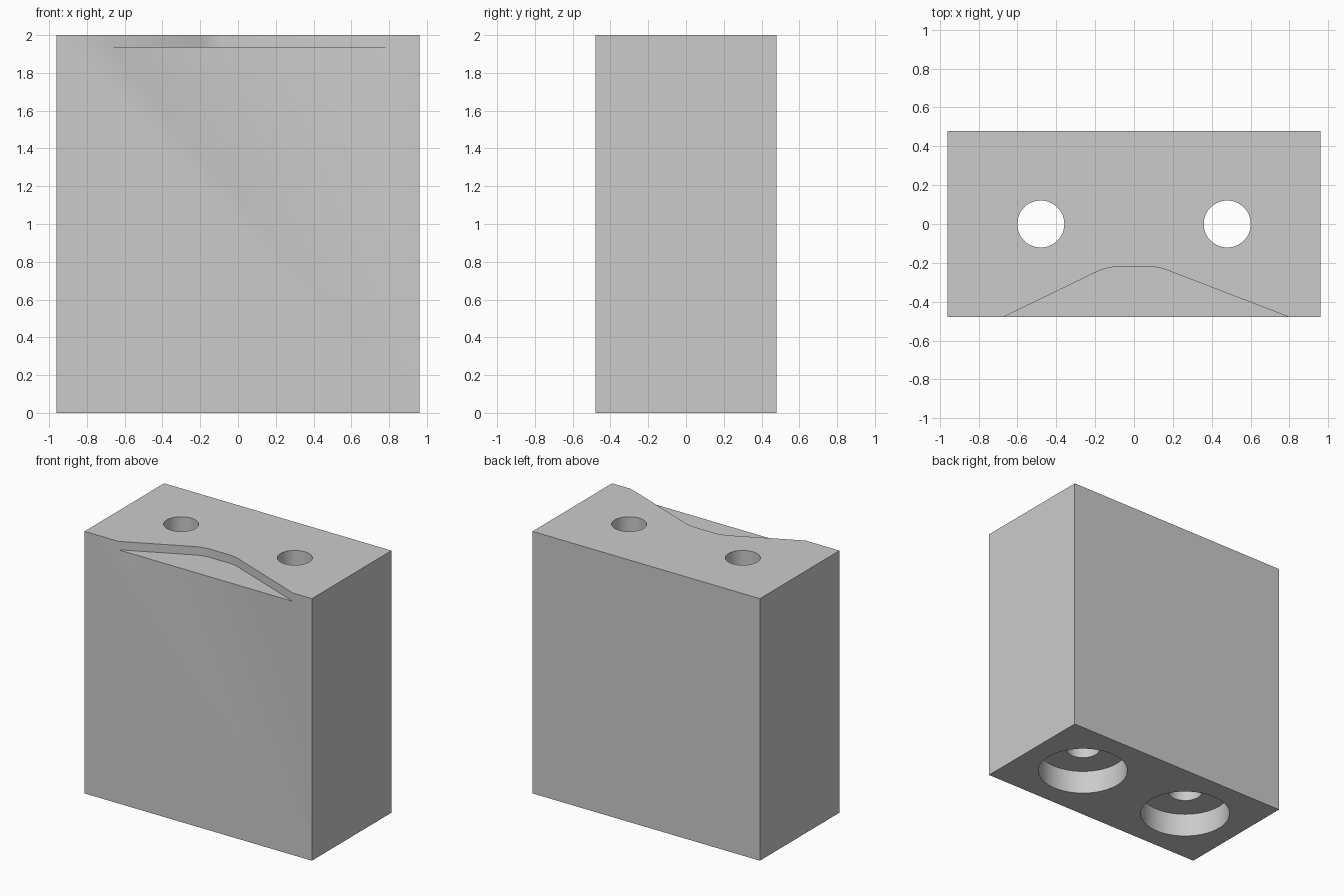
import bpy
import bmesh
from math import radians
from mathutils import Vector

cube = bpy.data.objects.get("Cube")
if cube:
    bpy.data.objects.remove(cube, do_unlink=True)

WIDTH, DEPTH, HEIGHT = 1.92, 0.96, 2.0

grey = bpy.data.materials.new("plain grey")
grey.use_nodes = True
GREY = (0.6, 0.6, 0.6, 1)
grey.diffuse_color = GREY
grey.node_tree.nodes["Principled BSDF"].inputs["Base Color"].default_value = GREY


def prism(name, outline, bottom, top):
    """Extrude a flat outline from bottom to top."""
    bm = bmesh.new()
    face = bm.faces.new([bm.verts.new((x, y, bottom)) for x, y in outline])
    new = bmesh.ops.extrude_face_region(bm, geom=[face])["geom"]
    verts = [v for v in new if isinstance(v, bmesh.types.BMVert)]
    bmesh.ops.translate(bm, verts=verts, vec=(0, 0, top - bottom))
    bmesh.ops.recalc_face_normals(bm, faces=bm.faces)
    mesh = bpy.data.meshes.new(name)
    bm.to_mesh(mesh)
    bm.free()
    mesh.materials.append(grey)
    obj = bpy.data.objects.new(name, mesh)
    bpy.context.collection.objects.link(obj)
    return obj


def cylinder(name, x, radius, bottom, top):
    bpy.ops.mesh.primitive_cylinder_add(
        vertices=64, radius=radius, depth=top - bottom,
        location=(x, 0, (bottom + top) / 2))
    obj = bpy.context.object
    obj.name = name
    obj.data.materials.append(grey)
    return obj


def rounded(start, corner, end, steps=8):
    """Points along a curve that softens a corner."""
    a, b, c = Vector(start), Vector(corner), Vector(end)
    return [tuple(a.lerp(b, i / steps).lerp(b.lerp(c, i / steps), i / steps))
            for i in range(steps + 1)]


# Solid block
w, d = WIDTH / 2, DEPTH / 2
block = prism("block", [(-w, -d), (w, -d), (w, d), (-w, d)], 0, HEIGHT)

# Shallow pocket along the front of the top; sides run on past the front face
outline = [(-0.881, -0.58)]
outline += rounded((-0.20, -0.25), (-0.138, -0.22), (-0.08, -0.22))
outline += rounded((0.08, -0.22), (0.13, -0.22), (0.19, -0.245))
outline += [(1.06, -0.58)]
cutters = [prism("pocket_cutter", outline, 1.936, HEIGHT + 0.2)]

# Two through holes, each with a wide counterbore underneath
for side, x in (("right", -0.48), ("left", 0.48)):
    cutters.append(cylinder(side + "_counterbore_cutter", x, 0.32, -0.2, 0.18))
    cutters.append(cylinder(side + "_hole_cutter", x, 0.121, -0.3, HEIGHT + 0.3))

for cutter in cutters:
    cutter.hide_render = True
    mod = block.modifiers.new(cutter.name, "BOOLEAN")
    mod.operation = "DIFFERENCE"
    mod.solver = "EXACT"
    mod.object = cutter

# Apply the cuts and discard the cutters
bpy.ops.object.select_all(action="DESELECT")
block.select_set(True)
bpy.context.view_layer.objects.active = block
for mod in list(block.modifiers):
    bpy.ops.object.modifier_apply(modifier=mod.name)
for cutter in cutters:
    bpy.data.objects.remove(cutter, do_unlink=True)

bpy.ops.object.shade_smooth_by_angle(angle=radians(30))
